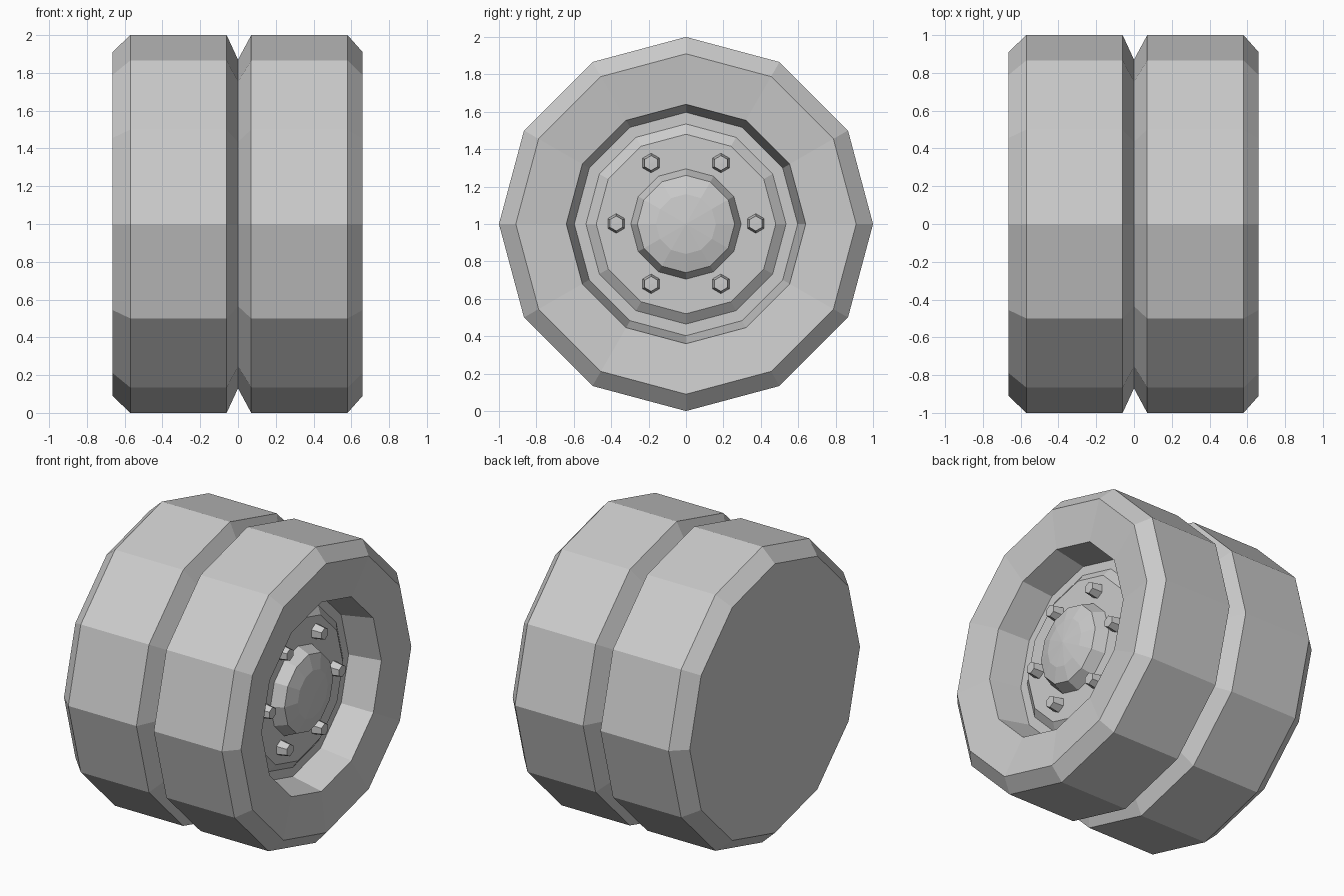
import bpy, bmesh
from math import cos, sin, tau, radians

if "Cube" in bpy.data.objects:
    bpy.data.objects.remove(bpy.data.objects["Cube"])

AXLE = 1.0   # height of the axle, which runs along x


def lathe(name, profile, sides=12, y=0.0, z=AXLE, turn=0.0):
    """Revolve (x, radius) points about an axis parallel to x; radius 0 closes to a point."""
    bm = bmesh.new()
    rings = []
    for x, r in profile:
        if r == 0:
            rings.append([bm.verts.new((x, y, z))] * sides)
        else:
            rings.append([bm.verts.new((x, y + r * cos(turn + tau * i / sides),
                                        z + r * sin(turn + tau * i / sides)))
                          for i in range(sides)])
    for a, b in zip(rings, rings[1:]):
        for i in range(sides):
            j = (i + 1) % sides
            bm.faces.new(list(dict.fromkeys((a[i], a[j], b[j], b[i]))))
    # flat cap on an open inner end
    if profile[0][1] > 0:
        bm.faces.new(rings[0][::-1])
    bmesh.ops.recalc_face_normals(bm, faces=bm.faces)
    mesh = bpy.data.meshes.new(name)
    bm.to_mesh(mesh)
    bm.free()
    ob = bpy.data.objects.new(name, mesh)
    bpy.context.collection.objects.link(ob)
    return ob


# twin tyres with a groove between them, dished rim well, raised disc and domed hub
lathe("twin_wheel", [
    (-0.665, 0.91), (-0.57, 1.0), (-0.06, 1.0), (0.0, 0.87), (0.07, 1.0),
    (0.58, 1.0), (0.66, 0.91),               # tread and shoulder
    (0.625, 0.64), (0.41, 0.597),            # sidewall and well
    (0.41, 0.535), (0.45, 0.48),             # raised disc
    (0.45, 0.295), (0.53, 0.26),             # hub side
    (0.56, 0.16), (0.575, 0.0),              # hub dome
])

# six hexagonal wheel nuts
for k in range(6):
    a = tau * k / 6
    lathe(f"wheel_nut_{k + 1}",
          [(0.44, 0.054), (0.52, 0.04), (0.521, 0.0)], sides=6,
          y=0.373 * cos(a), z=AXLE + 0.003 + 0.373 * sin(a), turn=radians(30))
